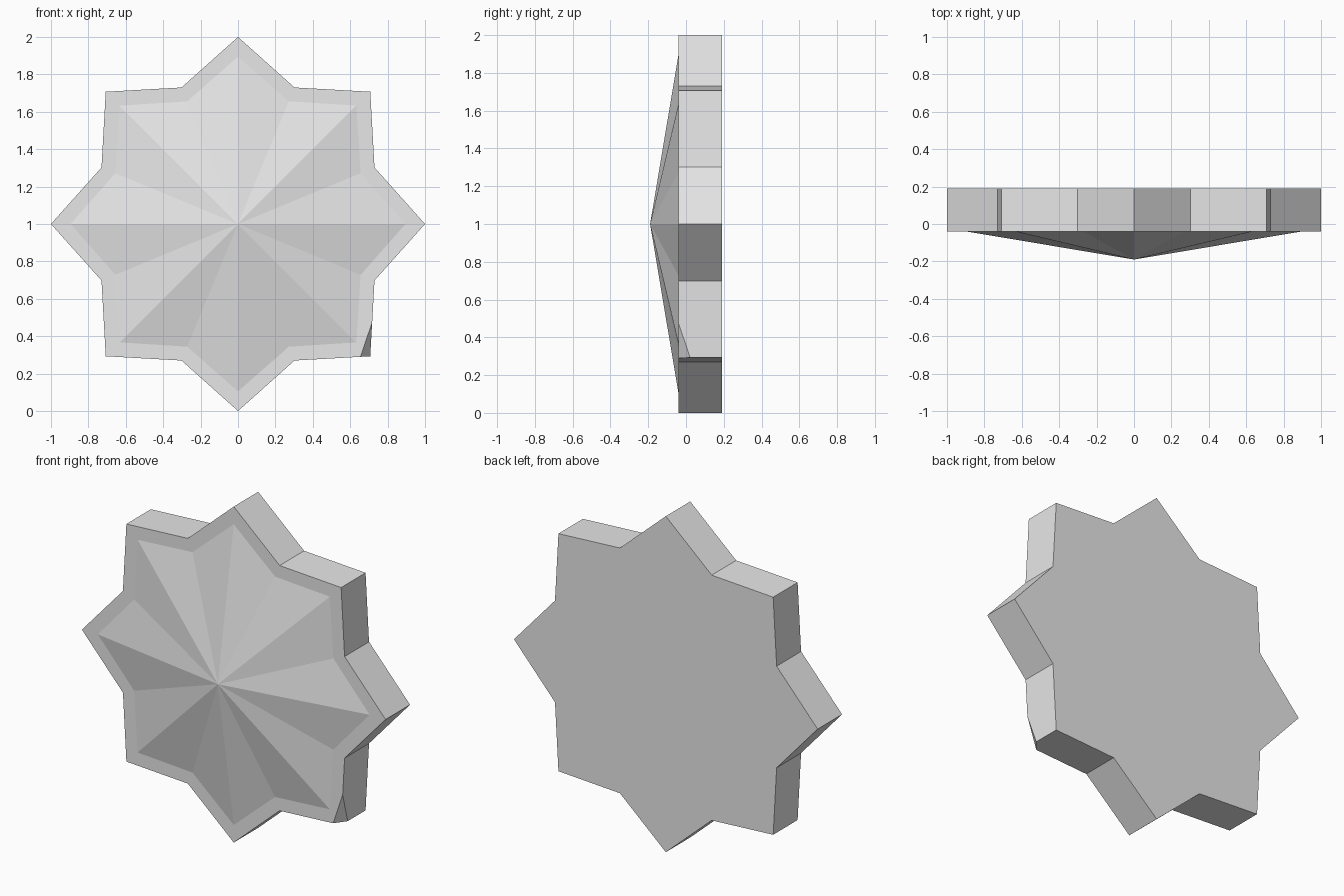
import bpy, bmesh
from math import cos, sin, pi

if "Cube" in bpy.data.objects:
    bpy.data.objects.remove(bpy.data.objects["Cube"], do_unlink=True)

POINTS = 8
FRONT, BACK, APEX = -0.04, 0.19, -0.19

grey = bpy.data.materials.new("stone grey")
grey.use_nodes = True
colour = (0.8, 0.8, 0.8, 1)
grey.diffuse_color = colour
grey.node_tree.nodes["Principled BSDF"].inputs["Base Color"].default_value = colour


def star(bm, tip, valley, y):
    """Ring of vertices in the xz plane, alternating tips and valleys."""
    ring = []
    for i in range(POINTS * 2):
        r = valley if i % 2 else tip
        a = i * pi / POINTS
        ring.append(bm.verts.new((r * cos(a), y, 1 + r * sin(a))))
    return ring


def finish(bm, name):
    mesh = bpy.data.meshes.new(name)
    bm.to_mesh(mesh)
    bm.free()
    mesh.materials.append(grey)
    obj = bpy.data.objects.new(name, mesh)
    bpy.context.collection.objects.link(obj)
    return obj


# Thick star slab
bm = bmesh.new()
front = star(bm, 1.0, 0.79, FRONT)
back = star(bm, 1.0, 0.79, BACK)
bm.faces.new(front)
bm.faces.new(back[::-1])
for i in range(len(front)):
    bm.faces.new((front[i - 1], back[i - 1], back[i], front[i]))
bmesh.ops.recalc_face_normals(bm, faces=bm.faces[:])

# Chipped corner on the lower left tip
chip = 14
corner = front[chip]
cuts = []
for end, amount in ((front[chip - 1], 0.13), (front[chip + 1], 0.45), (back[chip], 0.27)):
    edge = bm.edges.get((corner, end))
    cuts.append(bmesh.utils.edge_split(edge, corner, amount)[1])
bmesh.ops.connect_verts(bm, verts=cuts)
bmesh.ops.dissolve_verts(bm, verts=[corner])
finish(bm, "star_slab")

# Shallow faceted point on the front
bm = bmesh.new()
rim = star(bm, 0.895, 0.71, FRONT)
apex = bm.verts.new((0, APEX, 1))
for i in range(len(rim)):
    bm.faces.new((rim[i - 1], rim[i], apex))
finish(bm, "faceted_front")
